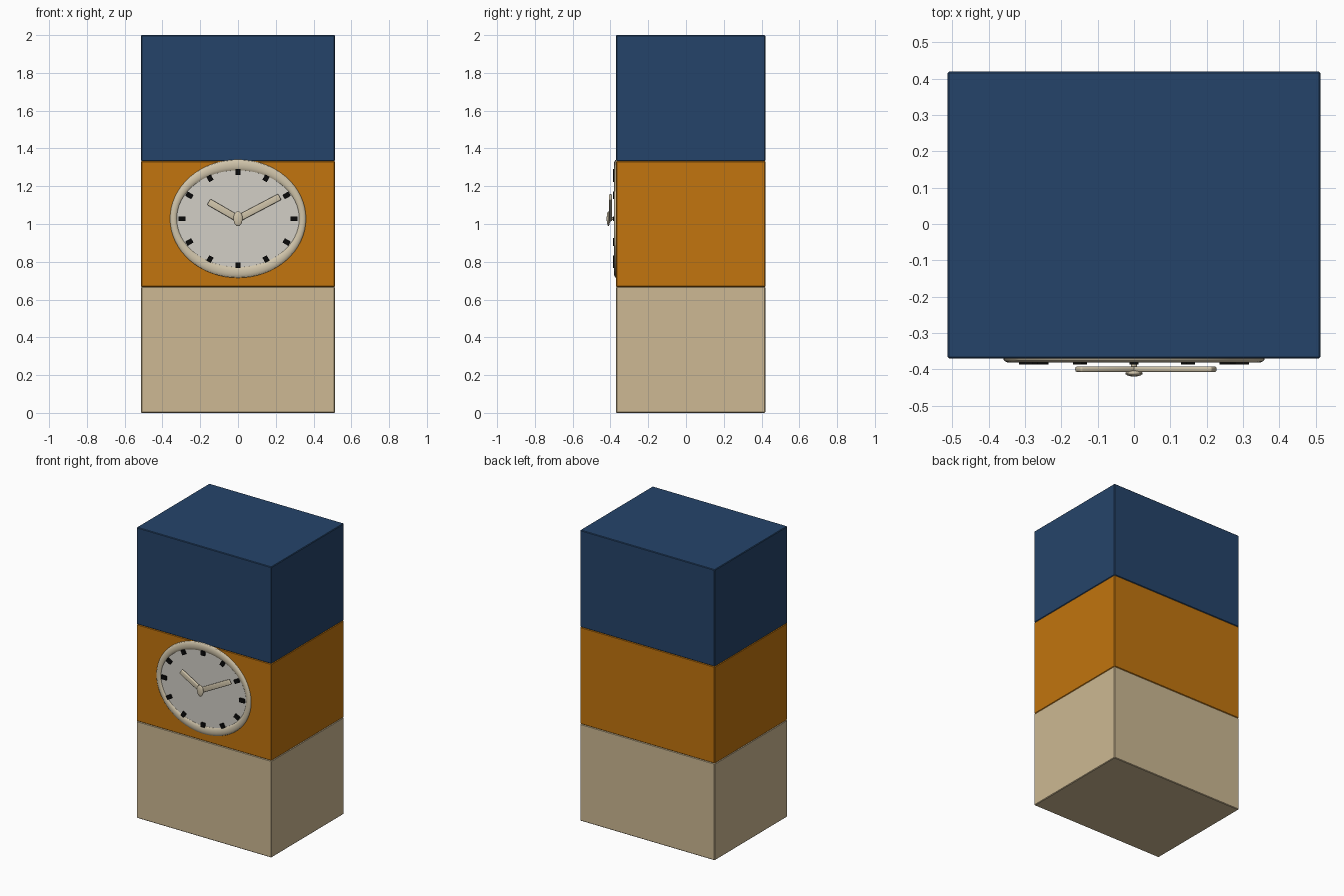
import bpy
import bmesh
from math import sin, cos, pi, atan2, hypot
from mathutils import Matrix, Vector

cube = bpy.data.objects.get("Cube")
if cube:
    bpy.data.objects.remove(cube, do_unlink=True)


def srgb(r, g, b):
    def lin(c):
        c /= 255
        return c / 12.92 if c <= 0.04045 else ((c + 0.055) / 1.055) ** 2.4
    return (lin(r), lin(g), lin(b), 1)


def material(name, color):
    m = bpy.data.materials.new(name)
    m.use_nodes = True
    m.diffuse_color = color
    m.node_tree.nodes["Principled BSDF"].inputs["Base Color"].default_value = color
    return m


BLUE = material("navy blue", srgb(37, 68, 106))
ORANGE = material("orange", srgb(194, 117, 14))
SAND = material("sand", srgb(205, 185, 147))
IVORY = material("ivory", srgb(208, 196, 170))
DIAL = material("pale grey", srgb(210, 207, 198))
BLACK = material("black", srgb(10, 10, 10))

CENTRE = Vector((0, 0, 1.028))
WALL = -0.372


def add_object(name, bm, mat, smooth=False):
    bmesh.ops.recalc_face_normals(bm, faces=bm.faces)
    mesh = bpy.data.meshes.new(name)
    bm.to_mesh(mesh)
    bm.free()
    mesh.materials.append(mat)
    ob = bpy.data.objects.new(name, mesh)
    bpy.context.collection.objects.link(ob)
    if smooth:
        bpy.ops.object.select_all(action='DESELECT')
        ob.select_set(True)
        bpy.context.view_layer.objects.active = ob
        bpy.ops.object.shade_smooth_by_angle()
    return ob


def box(name, size, location, mat, bevel=0, angle=0, segments=1):
    """Box turned about the y axis, with optional bevelled edges."""
    bm = bmesh.new()
    bmesh.ops.create_cube(bm, size=1)
    bmesh.ops.scale(bm, vec=size, verts=bm.verts)
    if bevel:
        bmesh.ops.bevel(bm, geom=bm.edges[:], offset=bevel, segments=segments,
                        profile=0.5, affect='EDGES')
    bm.transform(Matrix.Translation(location) @ Matrix.Rotation(-angle, 4, 'Y'))
    return add_object(name, bm, mat, segments > 1)


# Three stacked blocks
block = 2 / 3
for i, (name, mat) in enumerate((("lower_block", SAND), ("middle_block", ORANGE),
                                 ("upper_block", BLUE))):
    box(name, (1.026, 0.79, block), (0, 0.025, block * (i + 0.5)), mat, bevel=0.004)

# Oval dial
N = 64
bm = bmesh.new()
bm.faces.new([bm.verts.new((0.335 * cos(2 * pi * i / N), WALL - 0.002,
                            CENTRE.z + 0.275 * sin(2 * pi * i / N))) for i in range(N)])
bm.normal_update()
if bm.faces[:][0].normal.y > 0:
    bmesh.ops.reverse_faces(bm, faces=bm.faces[:])
mesh_face = bmesh.ops.extrude_face_region(bm, geom=bm.faces[:])
bmesh.ops.translate(bm, vec=(0, 0.004, 0),
                    verts=[v for v in mesh_face["geom"] if isinstance(v, bmesh.types.BMVert)])
add_object("clock_dial", bm, DIAL)

# Rounded oval rim, wider at top and bottom
bm = bmesh.new()
STEPS = 8
rings = []
for i in range(N):
    a = 2 * pi * i / N
    ring = []
    for k in range(STEPS + 1):
        t = pi * k / STEPS
        blend = (1 + cos(t)) / 2
        rx = 0.323 + 0.037 * blend
        rz = 0.254 + 0.059 * blend
        ring.append(bm.verts.new((rx * cos(a), WALL + 0.002 - 0.012 * sin(t),
                                  CENTRE.z + rz * sin(a))))
    rings.append(ring)
for i in range(N):
    p, q = rings[i], rings[(i + 1) % N]
    for k in range(STEPS + 1):
        j = (k + 1) % (STEPS + 1)
        bm.faces.new((p[k], p[j], q[j], q[k]))
add_object("clock_rim", bm, IVORY, True)

# Hour markers around the oval
for h in range(12):
    a = 2 * pi * h / 12
    spot = CENTRE + Vector((0.297 * cos(a), WALL - 0.0085, 0.247 * sin(a)))
    box(f"hour_marker_{h + 1}", (0.034 + 0.004 * cos(2 * a), 0.013, 0.026), spot, BLACK, angle=a)


# Clock hands with rounded edges
def hand(name, tip_x, tip_z):
    angle = atan2(tip_z, tip_x)
    length = hypot(tip_x, tip_z)
    middle = CENTRE + Vector((tip_x / 2, -0.4, tip_z / 2))
    box(name, (length, 0.016, 0.036), middle, IVORY, 0.006, angle, 3)


hand("hour_hand", -0.155, 0.089)
hand("minute_hand", 0.221, 0.116)

# Hub and the spindle behind it
bm = bmesh.new()
bmesh.ops.create_uvsphere(bm, u_segments=24, v_segments=16, radius=1)
bm.transform(Matrix.Translation(CENTRE + Vector((0, -0.411, 0)))
             @ Matrix.Diagonal((0.024, 0.009, 0.039, 1)))
add_object("hand_hub", bm, IVORY, True)
bm = bmesh.new()
bmesh.ops.create_cone(bm, cap_ends=True, segments=16, radius1=0.008, radius2=0.008, depth=0.035)
bm.transform(Matrix.Translation(CENTRE + Vector((0, -0.388, 0))) @ Matrix.Rotation(pi / 2, 4, 'X'))
add_object("hand_spindle", bm, IVORY, True)
